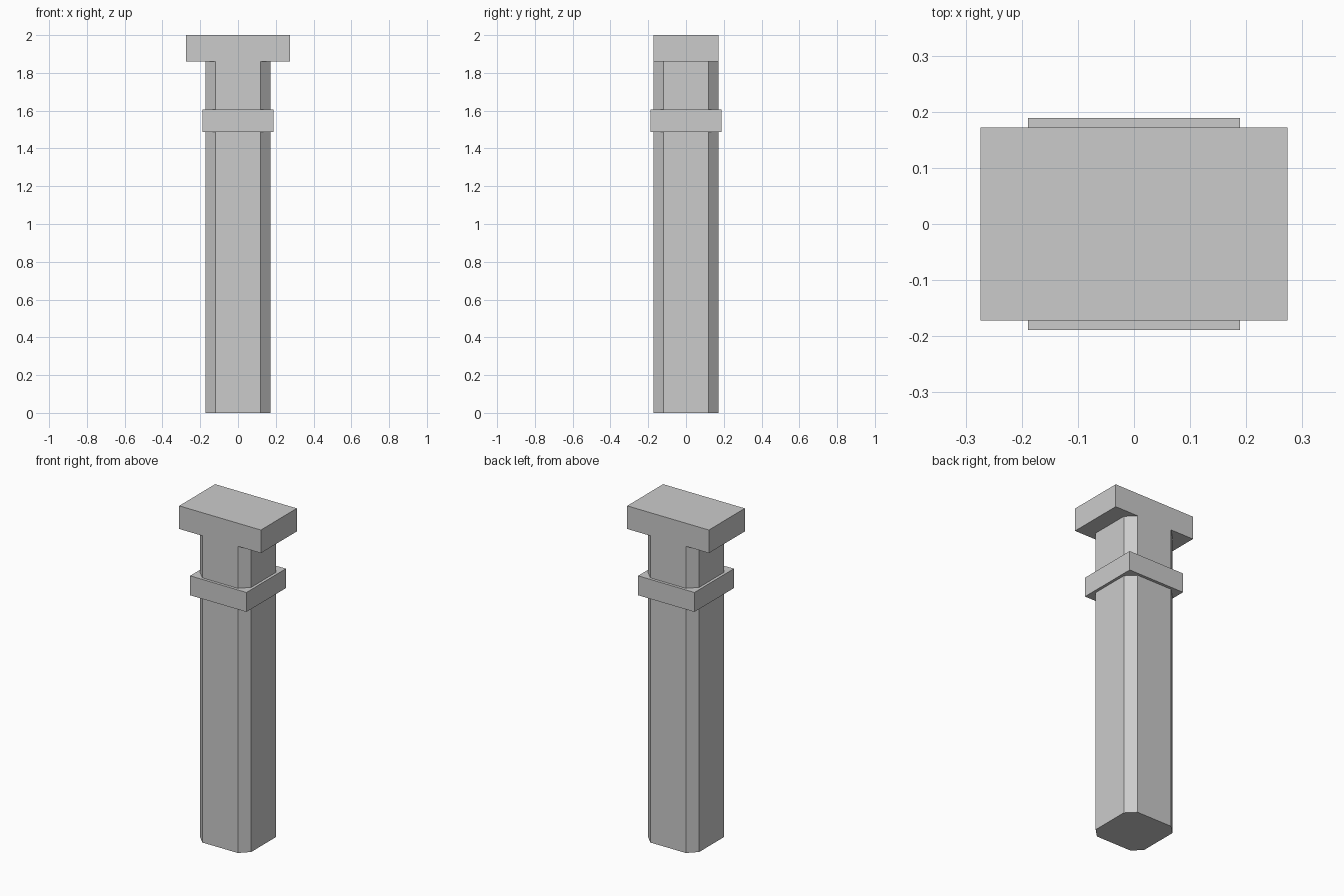
import bpy
import bmesh

cube = bpy.data.objects.get("Cube")
if cube:
    bpy.data.objects.remove(cube, do_unlink=True)

# Single stone grey
stone = bpy.data.materials.new("stone_grey")
stone.use_nodes = True
colour = (0.6, 0.6, 0.6, 1)
stone.diffuse_color = colour
stone.node_tree.nodes["Principled BSDF"].inputs["Base Color"].default_value = colour


def block(name, half_x, half_y, bottom, top, chamfer=0):
    """Upright block with optionally chamfered vertical corners."""
    bm = bmesh.new()
    bmesh.ops.create_cube(bm, size=2)
    for v in bm.verts:
        v.co.x *= half_x
        v.co.y *= half_y
        v.co.z = top if v.co.z > 0 else bottom
    if chamfer:
        upright = [e for e in bm.edges
                   if abs(e.verts[0].co.z - e.verts[1].co.z) > 0.01]
        bmesh.ops.bevel(bm, geom=upright, offset=chamfer,
                        offset_type='OFFSET', segments=1, affect='EDGES')
    mesh = bpy.data.meshes.new(name)
    bm.to_mesh(mesh)
    bm.free()
    mesh.materials.append(stone)
    obj = bpy.data.objects.new(name, mesh)
    bpy.context.collection.objects.link(obj)
    return obj


HALF = 0.172

# Chamfered shaft, square collar, and wide cap flush with the shaft front and back
block("shaft", HALF, HALF, 0, 1.86, chamfer=0.053)
block("collar", 0.189, 0.189, 1.487, 1.605)
block("cap", 0.274, HALF, 1.86, 2)
